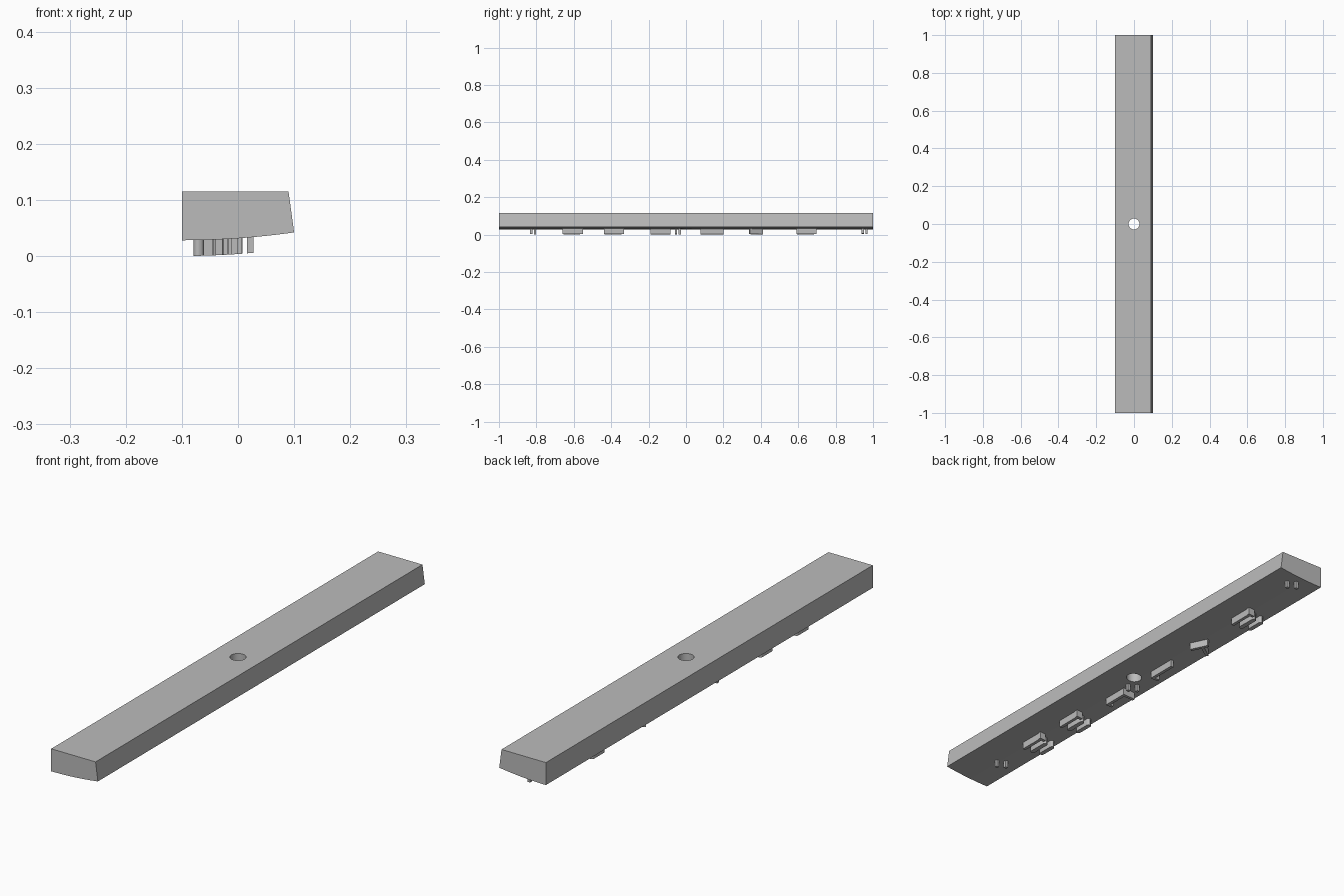
import bpy, bmesh, math
from mathutils import Vector

cube = bpy.data.objects.get("Cube")
if cube:
    bpy.data.objects.remove(cube, do_unlink=True)

grey = bpy.data.materials.new("plain grey")
grey.use_nodes = True
grey.diffuse_color = (0.5, 0.5, 0.5, 1)
grey.node_tree.nodes["Principled BSDF"].inputs["Base Color"].default_value = (0.5, 0.5, 0.5, 1)

RELIEF = 0.028   # how far the ridges stand below the underside


def underside(x):
    return 0.028 + 0.014 * ((x + 0.1) / 0.2) ** 2


def finish(name, bm):
    bmesh.ops.recalc_face_normals(bm, faces=bm.faces)
    mesh = bpy.data.meshes.new(name)
    bm.to_mesh(mesh)
    bm.free()
    mesh.materials.append(grey)
    ob = bpy.data.objects.new(name, mesh)
    bpy.context.collection.objects.link(ob)
    return ob


def activate(ob):
    bpy.ops.object.select_all(action='DESELECT')
    ob.select_set(True)
    bpy.context.view_layer.objects.active = ob


def prism(bm, lower, upper):
    a = [bm.verts.new(p) for p in lower]
    b = [bm.verts.new(p) for p in upper]
    bm.faces.new(a)
    bm.faces.new(b)
    for i in range(len(a)):
        j = (i + 1) % len(a)
        bm.faces.new((a[i], a[j], b[j], b[i]))


def stroke(bm, start, end, width, rounded):
    """Upright ridge between two floor points, hugging the curved underside."""
    s, e = Vector(start), Vector(end)
    along = (e - s).normalized()
    side = Vector((-along.y, along.x)) * width / 2
    steps = 6 if rounded else 1
    outline = []
    for centre, sign in ((s, -1), (e, 1)):
        for k in range(steps + 1):
            t = math.pi * k / steps
            bulge = along * math.sin(t) * width / 2 if rounded else along * 0
            outline.append(centre + sign * (bulge - side * math.cos(t)))
    prism(bm, [(p.x, p.y, underside(p.x) - RELIEF) for p in outline],
          [(p.x, p.y, underside(p.x) + 0.005) for p in outline])


def ridge_group(name, y, strokes, width=0.012, rounded=False):
    bm = bmesh.new()
    for x0, y0, x1, y1 in strokes:
        stroke(bm, (x0, y + y0), (x1, y + y1), width, rounded)
    ob = finish(name, bm)
    if rounded:
        activate(ob)
        bpy.ops.object.shade_smooth_by_angle()


# Long bar: flat top, slanted side and gently curved underside
profile = [(-0.1, 0.115), (0.09, 0.115)]
profile += [(x, underside(x)) for x in (0.1 - 0.2 * i / 12 for i in range(13))]
bm = bmesh.new()
prism(bm, [(x, -1, z) for x, z in profile], [(x, 1, z) for x, z in profile])
bar = finish("bar_body", bm)

# Round hole through the middle
bm = bmesh.new()
bmesh.ops.create_cone(bm, cap_ends=True, segments=48, radius1=0.029,
                      radius2=0.029, depth=0.5)
cutter = finish("hole_cutter", bm)
cutter.hide_render = True
activate(bar)
cut = bar.modifiers.new("hole", 'BOOLEAN')
cut.operation = 'DIFFERENCE'
cut.solver = 'EXACT'
cut.object = cutter
bpy.ops.object.modifier_apply(modifier=cut.name)
bpy.data.objects.remove(cutter, do_unlink=True)
bpy.ops.object.shade_smooth_by_angle()

# Wide ridge groups: one straight rail beside two rounded pads
for name, y in (("back", 0.645), ("front", -0.385), ("far_front", -0.605)):
    ridge_group(name + "_rail", y, [(0, -0.054, 0, 0.054), (0.008, 0.048, -0.018, 0.048)])
    ridge_group(name + "_pads", y, [(-0.035, -0.042, -0.035, 0.03),
                                    (-0.07, -0.03, -0.07, 0.03)], 0.018, True)

# Branching ridge
ridge_group("branching_ridge", 0.375, [(0.0, -0.035, -0.03, 0.035),
                                       (-0.022, 0.01, -0.074, -0.025)])
# Angled ridges either side of the hole
ridge_group("back_angled_ridge", 0.14, [(-0.025, -0.06, -0.025, 0.06),
                                        (-0.02, -0.056, -0.052, -0.056)])
ridge_group("front_angled_ridge", -0.135, [(-0.025, -0.055, -0.025, 0.05),
                                           (-0.02, 0.045, -0.074, 0.045),
                                           (-0.02, -0.05, -0.046, -0.05)])
# Small paired pegs
for name, x, y in (("back", 0.008, 0.955), ("middle", -0.03, -0.043), ("front", -0.02, -0.818)):
    ridge_group(name + "_pegs", y, [(x + 0.014, -0.016, x + 0.014, -0.004),
                                    (x - 0.014, 0.004, x - 0.014, 0.016)])
